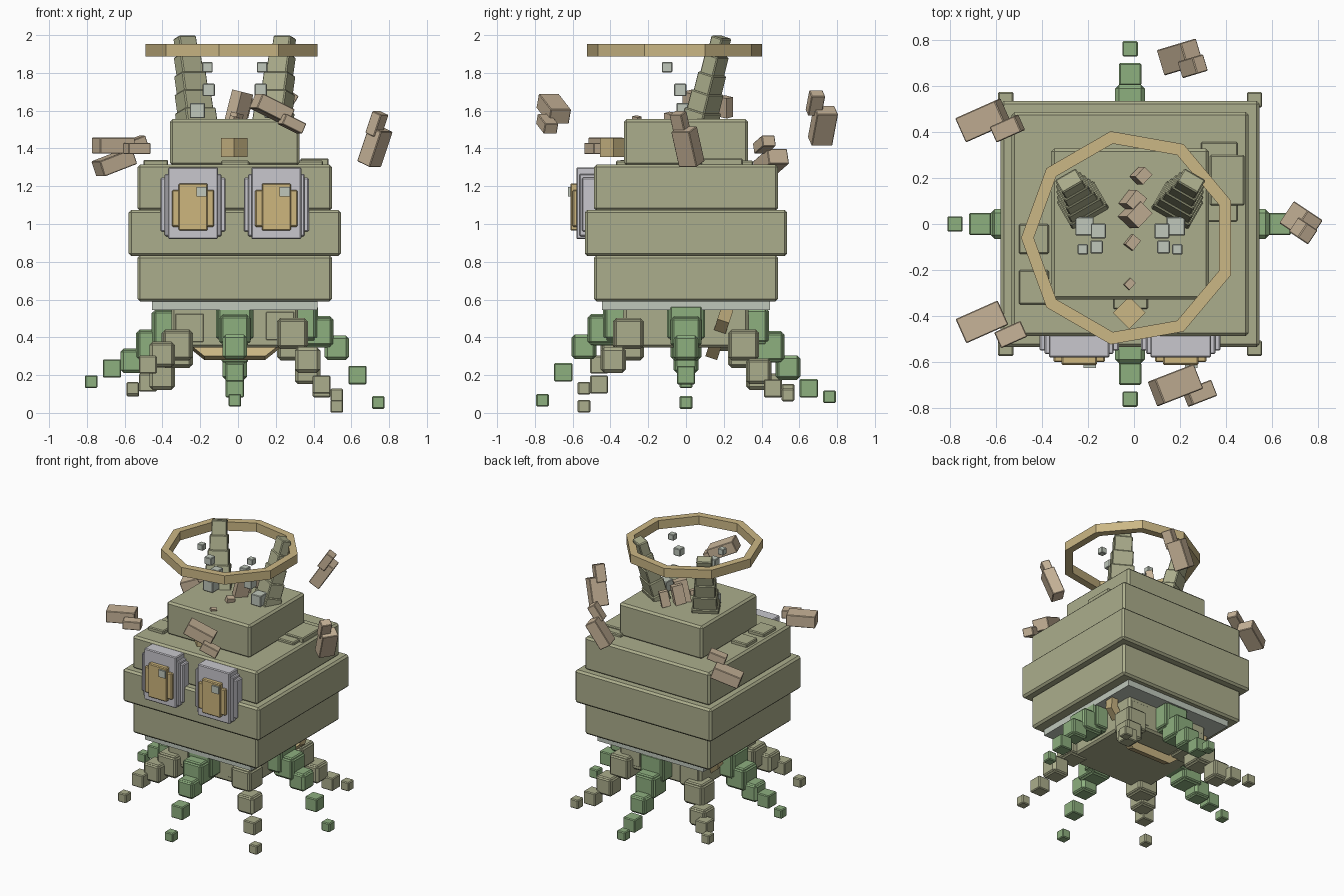
import bpy, bmesh, math
from mathutils import Vector, Matrix

if "Cube" in bpy.data.objects:
    bpy.data.objects.remove(bpy.data.objects["Cube"], do_unlink=True)

CX = -0.017  # sideways centre of the body


def material(name, r, g, b):
    m = bpy.data.materials.new(name)
    m.use_nodes = True
    col = tuple((c / 255) ** 2.2 for c in (r, g, b)) + (1,)
    m.diffuse_color = col
    m.node_tree.nodes["Principled BSDF"].inputs["Base Color"].default_value = col
    return m


OLIVE = material("olive", 170, 172, 139)
GREEN = material("leaf_green", 140, 174, 126)
TAN = material("tan", 198, 178, 151)
GOLD = material("gold", 202, 182, 132)
AMBER = material("amber", 204, 180, 124)
GREY = material("light_grey", 199, 198, 204)
PALE = material("pale_stone", 190, 198, 186)


def add_mesh(name, bm, mat):
    me = bpy.data.meshes.new(name)
    bm.to_mesh(me)
    bm.free()
    me.materials.append(mat)
    ob = bpy.data.objects.new(name, me)
    bpy.context.collection.objects.link(ob)
    return ob


def box(name, center, size, mat, rot=None, bevel=0.0):
    """Box with optional rotation matrix and chamfered edges."""
    bm = bmesh.new()
    bmesh.ops.create_cube(bm, size=1)
    bmesh.ops.scale(bm, vec=size, verts=bm.verts)
    if bevel:
        bmesh.ops.bevel(bm, geom=bm.edges[:], offset=bevel, segments=1, affect='EDGES')
    ob = add_mesh(name, bm, mat)
    ob.matrix_world = Matrix.Translation(center) @ (rot.to_4x4() if rot else Matrix())
    return ob


def span(name, x, y, z, mat, bevel=0.0):
    """Box given by its extents on each axis."""
    c = [(a + b) / 2 for a, b in (x, y, z)]
    s = [b - a for a, b in (x, y, z)]
    return box(name, c, s, mat, bevel=bevel)


def ring(name, center, outer, inner, height, turn, tilt):
    """Nine-sided flat ring."""
    bm = bmesh.new()
    loops = []
    for i in range(9):
        a = turn + math.tau * i / 9
        loops.append([bm.verts.new((r * math.cos(a), r * math.sin(a), z))
                      for r, z in ((outer, -height / 2), (outer, height / 2),
                                   (inner, height / 2), (inner, -height / 2))])
    for i in range(9):
        p, q = loops[i], loops[(i + 1) % 9]
        for k in range(4):
            n = (k + 1) % 4
            bm.faces.new((p[k], q[k], q[n], p[n]))
    ob = add_mesh(name, bm, GOLD)
    ob.matrix_world = Matrix.Translation(center) @ Matrix.Rotation(tilt, 4, 'X')


# Stacked body: half width, half depth, bottom, top
tiers = {"underside_block": (0.335, 0.33, 0.345, 0.56),
         "lower_body": (0.515, 0.487, 0.59, 0.835),
         "middle_body": (0.562, 0.535, 0.83, 1.075),
         "upper_body": (0.515, 0.487, 1.07, 1.315),
         "head_block": (0.343, 0.328, 1.31, 1.555)}
for name, (w, d, z0, z1) in tiers.items():
    span(name, (CX - w, CX + w), (-d, d), (z0, z1), OLIVE, bevel=0.014)
span("base_plate", (CX - 0.437, CX + 0.437), (-0.445, 0.445), (0.545, 0.6), PALE)

# Raised shoulder panels
span("left_panel_low", (0.29, 0.45), (0.01, 0.355), (1.3, 1.335), OLIVE, 0.006)
span("left_panel_top", (0.33, 0.48), (0.08, 0.3), (1.3, 1.348), OLIVE, 0.006)
span("right_panel_front", (-0.5, -0.37), (-0.35, -0.2), (1.3, 1.34), OLIVE, 0.006)
span("right_panel_back", (-0.5, -0.37), (-0.13, 0.0), (1.3, 1.34), OLIVE, 0.006)
span("front_panel", (-0.09, 0.06), (-0.37, -0.3), (1.3, 1.335), OLIVE, 0.006)

# Halo above and the steep ring sunk in the body
ring("halo", (-0.02, -0.06, 1.92), 0.47, 0.415, 0.065, math.pi, 0)
ring("sunken_ring", (CX, 0.27, 0.71), 0.47, 0.415, 0.065, math.pi / 2, math.radians(72))

# Eyes: stepped frame, stepped iris, small glint
for side, x in (("right", -0.238), ("left", 0.203)):
    layers = (("frame_wide", 0.172, 0.96, 1.245, -0.55, GREY),
              ("frame_mid", 0.15, 0.935, 1.265, -0.565, GREY),
              ("frame_tall", 0.132, 0.92, 1.3, -0.58, GREY),
              ("iris_wide", 0.112, 0.985, 1.18, -0.6, AMBER),
              ("iris_tall", 0.077, 0.965, 1.215, -0.612, AMBER))
    for part, w, z0, z1, y, mat in layers:
        span(f"{side}_eye_{part}", (x - w, x + w), (y, -0.47), (z0, z1), mat, 0.006)
    span(f"{side}_eye_glint", (x + 0.018, x + 0.072), (-0.625, -0.59), (1.145, 1.197), PALE)

# Forehead gem
box("forehead_gem", (-0.02, -0.385, 1.405), (0.1, 0.1, 0.1), GOLD,
    Matrix.Rotation(math.pi / 4, 3, 'Z'))

# Horns and the rising cubes beside them
for side, s in (("right", -1), ("left", 1)):
    base = Vector((CX + s * 0.195, 0.065, 1.5))
    tip = Vector((CX + s * 0.265, 0.187, 1.985))
    rot = (tip - base).to_track_quat('Z', 'Y').to_matrix()
    for i in range(5):
        t = (i + 0.5) / 5
        w = 0.185 - 0.02 * i
        box(f"{side}_horn_{i}", base.lerp(tip, t), (w, 0.125 - 0.014 * i, 0.11), OLIVE, rot, 0.006)
    for i, (x, y, z, size) in enumerate(((0.198, -0.01, 1.6, 0.08), (0.138, -0.03, 1.71, 0.065),
                                         (0.145, -0.1, 1.83, 0.055), (0.205, -0.11, 1.92, 0.045))):
        box(f"{side}_rising_cube_{i}", (CX + s * x, y, z), (size,) * 3, PALE, bevel=0.004)


# Floating fragments: large chunk centre, its long direction, small chunk centre
def fragment(name, big, along, small):
    rot = Vector(along).to_track_quat('X', 'Z').to_matrix()
    box(name + "_large", big, (0.2, 0.115, 0.085), TAN, rot, 0.004)
    box(name + "_small", small, (0.125, 0.075, 0.06), TAN, rot, 0.004)


fragment("fragment_back_right", (-0.655, 0.45, 1.325), (0.9, 0.4, 0.35), (-0.55, 0.415, 1.42))
fragment("fragment_front_right", (-0.66, -0.425, 1.415), (0.9, 0.4, 0), (-0.535, -0.48, 1.4))
fragment("fragment_left", (0.725, 0.01, 1.41), (0.3, -0.2, 0.9), (0.735, -0.03, 1.53))
fragment("fragment_back", (0.2, 0.725, 1.52), (0.5, 0.15, 0.8), (0.255, 0.685, 1.64))
fragment("fragment_front", (0.18, -0.7, 1.61), (0.9, 0.35, -0.45), (0.285, -0.735, 1.53))

# Shards along the head top
for i, (x, y, z, size) in enumerate(((0.03, 0.21, 1.62, 0.06), (-0.005, 0.1, 1.62, 0.075),
                                     (0.005, 0.04, 1.62, 0.09), (-0.01, -0.08, 1.56, 0.055),
                                     (-0.022, -0.26, 1.55, 0.04))):
    rot = Matrix.Rotation(0.25, 3, 'Y') @ Matrix.Rotation(0.8 + 0.1 * (i % 2), 3, 'Z')
    tall = 1.8 if i < 3 else 1
    box(f"head_shard_{i}", (x, y, z), (size, size * 0.8, size * tall), TAN, rot)


# Legs: chains of shrinking blocks, stepped on every side
def leg(name, dx, dy, reach, sizes, heights, mat):
    for i, (r, s, z) in enumerate(zip(reach, sizes, heights)):
        c = (CX + dx * r, dy * r, z)
        if i > 2:
            box(f"{name}_{i}", c, (s, s, s), mat, bevel=0.006)
            continue
        for k in range(3):
            size = [s * 0.86] * 3
            size[k] = s
            box(f"{name}_{i}_{'xyz'[k]}", c, size, mat, bevel=0.008)


AXIAL = (0.34, 0.44, 0.54, 0.65, 0.76)
CORNER = (0.24, 0.305, 0.385, 0.46, 0.54)
WIDE = (0.2, 0.165, 0.13, 0.097, 0.067)
SLIM = (0.185, 0.165, 0.135, 0.095, 0.067)
leg("left_leg", 1, 0, AXIAL, WIDE, (0.48, 0.43, 0.345, 0.2, 0.055), GREEN)
leg("right_leg", -1, 0, AXIAL, WIDE, (0.45, 0.36, 0.275, 0.235, 0.165), GREEN)
leg("front_leg", 0, -1, AXIAL, WIDE, (0.48, 0.44, 0.35, 0.215, 0.067), GREEN)
leg("back_leg", 0, 1, AXIAL, WIDE, (0.46, 0.35, 0.24, 0.13, 0.085), GREEN)
leg("front_left_leg", 1, -1, CORNER, SLIM, (0.46, 0.42, 0.28, 0.15, 0.035), OLIVE)
leg("front_right_leg", -1, -1, CORNER, SLIM, (0.45, 0.36, 0.31, 0.255, 0.13), OLIVE)
leg("back_left_leg", 1, 1, CORNER, SLIM, (0.45, 0.36, 0.22, 0.13, 0.095), OLIVE)
leg("back_right_leg", -1, 1, CORNER, SLIM, (0.42, 0.32, 0.19, 0.16, 0.12), OLIVE)
